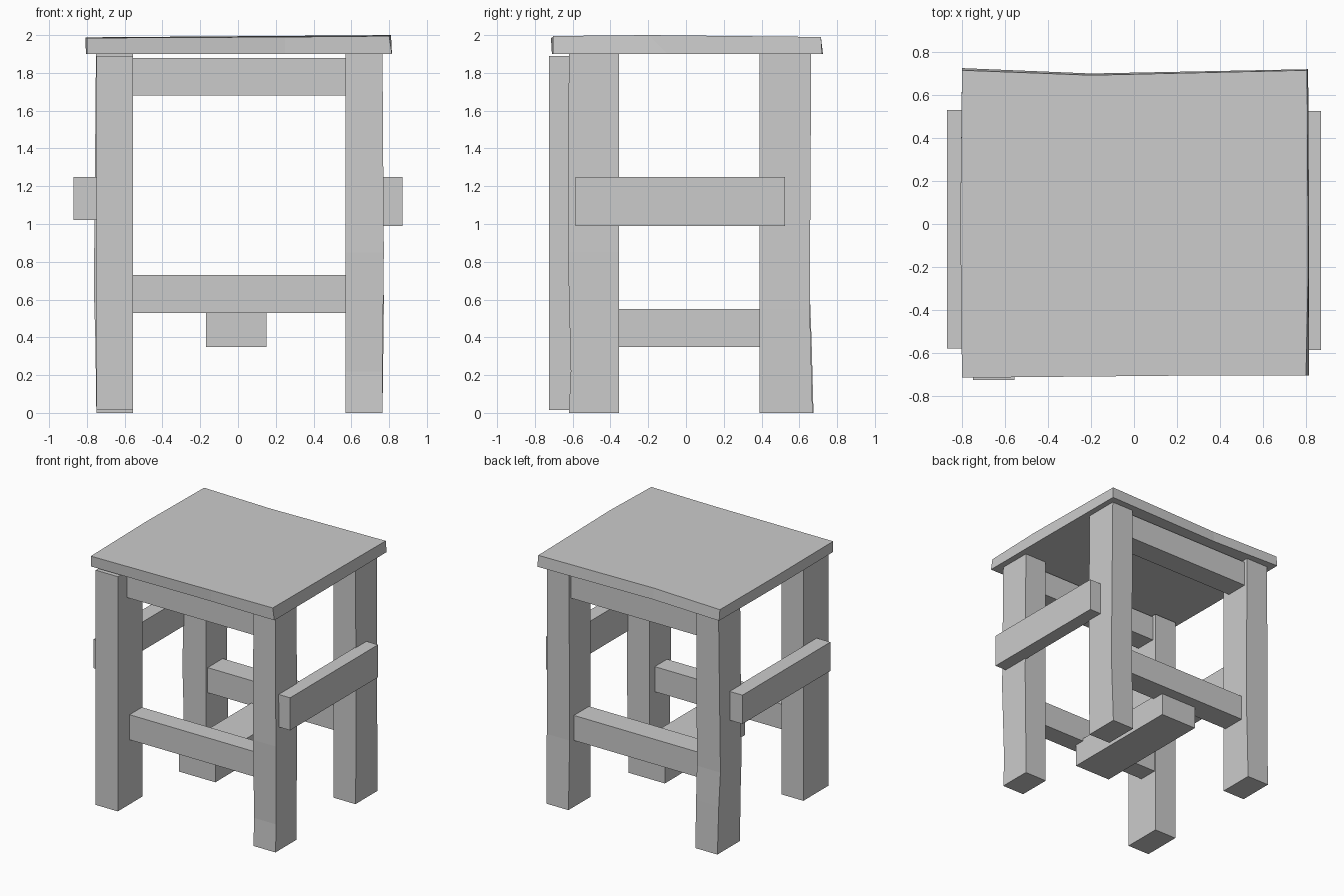
import bpy, bmesh


def make(name, bm):
    bmesh.ops.recalc_face_normals(bm, faces=bm.faces[:])
    mesh = bpy.data.meshes.new(name)
    bm.to_mesh(mesh)
    bm.free()
    obj = bpy.data.objects.new(name, mesh)
    bpy.context.collection.objects.link(obj)
    return obj


def loft(name, rings):
    """Skin a stack of matching point rings and cap both ends."""
    bm = bmesh.new()
    loops = [[bm.verts.new(p) for p in ring] for ring in rings]
    n = len(loops[0])
    for a, b in zip(loops, loops[1:]):
        for i in range(n):
            j = (i + 1) % n
            bm.faces.new((a[i], a[j], b[j], b[i]))
    bm.faces.new(loops[0][::-1])
    bm.faces.new(loops[-1])
    return make(name, bm)


def rect(x0, x1, y0, y1, z):
    return [(x0, y0, z), (x1, y0, z), (x1, y1, z), (x0, y1, z)]


def beam(name, x0, x1, y0, y1, z0, z1):
    return loft(name, [rect(x0, x1, y0, y1, z0), rect(x0, x1, y0, y1, z1)])


# Legs: one straight, three slightly hand-carved
beam("front_left_leg", -0.75, -0.555, -0.725, -0.41, 0.015, 1.89)
loft("front_right_leg", [
    rect(0.57, 0.765, -0.62, -0.355, 0),
    rect(0.57, 0.765, -0.61, -0.355, 0.22),
    rect(0.57, 0.772, -0.625, -0.355, 0.85),
    rect(0.57, 0.765, -0.62, -0.355, 1.90)])
loft("back_right_leg", [
    rect(0.57, 0.765, 0.39, 0.67, 0),
    rect(0.57, 0.772, 0.39, 0.655, 0.55),
    rect(0.57, 0.765, 0.39, 0.663, 1.90)])
loft("back_left_leg", [
    rect(-0.75, -0.555, 0.39, 0.675, 0),
    rect(-0.755, -0.555, 0.39, 0.665, 0.38),
    rect(-0.763, -0.555, 0.39, 0.655, 0.65),
    rect(-0.752, -0.555, 0.39, 0.663, 1.90)])

# Front and back rails
for name, y0, y1, z0, z1 in (
        ("front_top_rail", -0.61, -0.44, 1.68, 1.88),
        ("front_lower_rail", -0.575, -0.42, 0.53, 0.73),
        ("back_top_rail", 0.45, 0.635, 1.68, 1.88),
        ("back_lower_rail", 0.41, 0.60, 0.53, 0.73)):
    beam(name, -0.56, 0.575, y0, y1, z0, z1)

# Side rails fixed to the outside of the legs
beam("right_side_rail", 0.76, 0.87, -0.585, 0.525, 0.99, 1.25)
beam("left_side_rail", -0.87, -0.75, -0.58, 0.53, 1.02, 1.25)

# Stretcher under the lower rails
beam("middle_stretcher", -0.17, 0.15, -0.50, 0.51, 0.35, 0.55)

# Seat: slightly uneven slab
bottom = [(-0.80, -0.71), (0.25, -0.70), (0.815, -0.705), (0.815, -0.1),
          (0.81, 0.72), (-0.2, 0.70), (-0.80, 0.725), (-0.805, 0.0)]
top = [(-0.80, -0.715, 1.985), (0.25, -0.705, 1.99), (0.80, -0.705, 1.995),
       (0.81, -0.2, 2.0), (0.805, 0.715, 1.99), (-0.2, 0.692, 1.988),
       (-0.80, 0.715, 1.985), (-0.808, 0.0, 1.988)]
loft("seat", [[(x, y, 1.90) for x, y in bottom], top])
